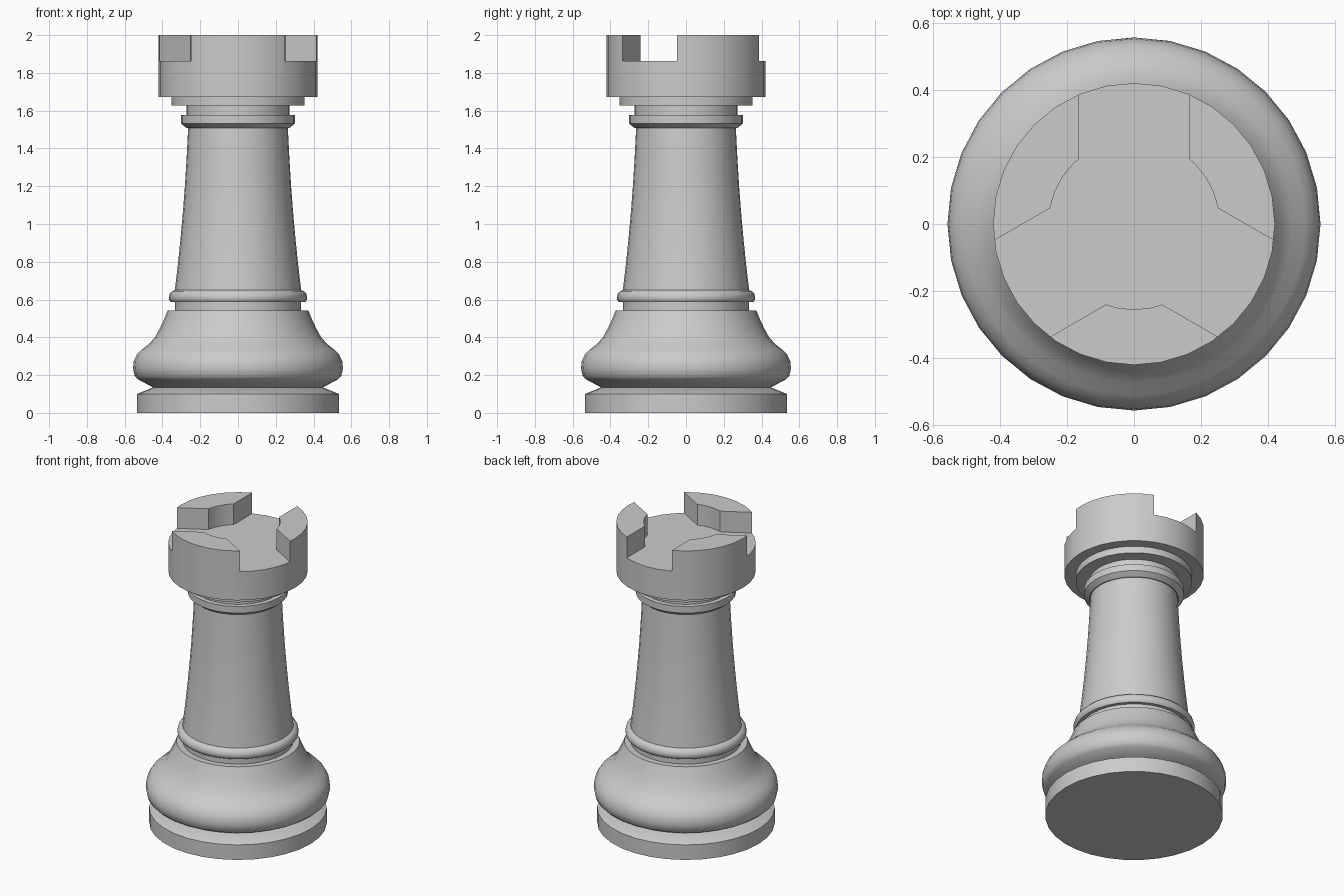
import bpy
import bmesh
from math import cos, sin, pi, radians

SEGMENTS = 32

default_cube = bpy.data.objects.get("Cube")
if default_cube:
    bpy.data.objects.remove(default_cube, do_unlink=True)

grey = bpy.data.materials.new("stone grey")
grey.use_nodes = True
grey.diffuse_color = (0.6, 0.6, 0.6, 1)
grey.node_tree.nodes["Principled BSDF"].inputs["Base Color"].default_value = (0.6, 0.6, 0.6, 1)


def add_object(name, bm):
    bmesh.ops.recalc_face_normals(bm, faces=bm.faces)
    mesh = bpy.data.meshes.new(name)
    bm.to_mesh(mesh)
    bm.free()
    mesh.materials.append(grey)
    obj = bpy.data.objects.new(name, mesh)
    bpy.context.collection.objects.link(obj)
    return obj


def activate(obj):
    bpy.ops.object.select_all(action='DESELECT')
    obj.select_set(True)
    bpy.context.view_layer.objects.active = obj


def smooth(obj):
    activate(obj)
    bpy.ops.object.shade_smooth_by_angle(angle=radians(35))


def lathe(name, profile):
    """Turn (radius, height) points around z and cap both ends."""
    bm = bmesh.new()
    rings = []
    for r, z in profile:
        angles = [2 * pi * i / SEGMENTS for i in range(SEGMENTS)]
        rings.append([bm.verts.new((r * cos(a), r * sin(a), z)) for a in angles])
    for low, high in zip(rings, rings[1:]):
        for i in range(SEGMENTS):
            j = (i + 1) % SEGMENTS
            bm.faces.new((low[i], low[j], high[j], high[i]))
    bm.faces.new(rings[0])
    bm.faces.new(rings[-1])
    return add_object(name, bm)


def cut(target, cutter):
    """Subtract the cutter, then discard it."""
    cutter.hide_render = True
    activate(target)
    mod = target.modifiers.new("cut", 'BOOLEAN')
    mod.operation = 'DIFFERENCE'
    mod.solver = 'EXACT'
    mod.object = cutter
    bpy.ops.object.modifier_apply(modifier=mod.name)
    bpy.data.objects.remove(cutter, do_unlink=True)


# Turned parts, from the ground up
parts = {
    "base": [(.535, 0), (.535, .1), (.45, .135)],
    "foot": [(.45, .135), (.53, .178), (.547, .195), (.556, .235), (.552, .275),
             (.535, .31), (.51, .335), (.472, .365), (.44, .4), (.413, .45),
             (.392, .495), (.372, .543)],
    "foot_neck": [(.333, .543), (.333, .588)],
    "lower_ring": [(.355, .586), (.364, .598), (.366, .612), (.362, .63),
                   (.35, .644), (.325, .653)],
    "shaft": [(.335, .645), (.319, .78), (.304, .925), (.292, 1.06),
              (.282, 1.19), (.272, 1.35), (.264, 1.508)],
    "collar": [(.27, 1.507), (.302, 1.532), (.302, 1.576)],
    "collar_neck": [(.272, 1.576), (.272, 1.627)],
    "head_step": [(.352, 1.627), (.352, 1.672)],
}
for name, profile in parts.items():
    smooth(lathe(name, profile))

# Head with a central well and three radial gaps
FLOOR = 1.862
head = lathe("battlement_head", [(.42, 1.672), (.42, 2)])
cut(head, lathe("well_cutter", [(.255, FLOOR), (.255, 2.2)]))
for angle in (90, 210, 330):
    a = radians(angle)
    bm = bmesh.new()
    bmesh.ops.create_cube(bm, size=1)
    for v in bm.verts:
        along, across = (v.co.x + .5) * .6, v.co.y * .332
        v.co = (along * cos(a) - across * sin(a),
                along * sin(a) + across * cos(a),
                FLOOR + (v.co.z + .5) * .3)
    cut(head, add_object("gap_cutter", bm))
smooth(head)
